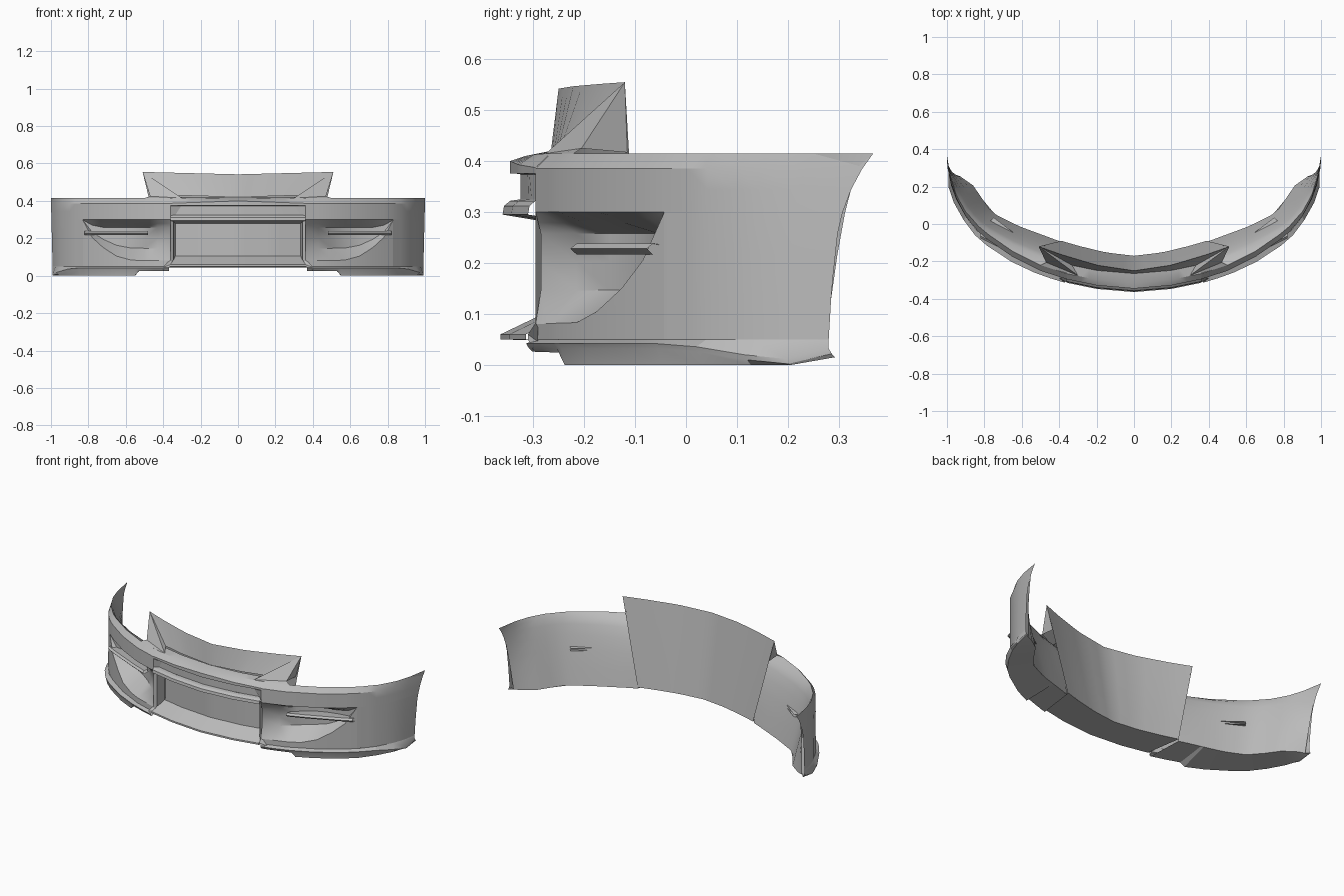
import bpy

if "Cube" in bpy.data.objects:
    bpy.data.objects.remove(bpy.data.objects["Cube"])

grey = bpy.data.materials.new("primer grey")
grey.use_nodes = True
grey.diffuse_color = (0.5, 0.5, 0.5, 1)
grey.node_tree.nodes["Principled BSDF"].inputs["Base Color"].default_value = (0.5, 0.5, 0.5, 1)


def interp(table, x):
    """Piecewise linear lookup."""
    for (a, va), (b, vb) in zip(table, table[1:]):
        if x <= b:
            return va + (vb - va) * max(0, (x - a) / (b - a))
    return table[-1][1]


def build(name, verts, faces, angle=0.5):
    mesh = bpy.data.meshes.new(name)
    mesh.from_pydata(verts, [], faces)
    mesh.materials.append(grey)
    obj = bpy.data.objects.new(name, mesh)
    bpy.context.collection.objects.link(obj)
    mirror = obj.modifiers.new("mirror", "MIRROR")
    mirror.use_clip = True
    bpy.ops.object.select_all(action="DESELECT")
    obj.select_set(True)
    bpy.context.view_layer.objects.active = obj
    bpy.ops.object.shade_smooth_by_angle(angle=angle)


def loft(name, columns, angle=0.5):
    """Skin neighbouring columns, each a list of points from top to bottom."""
    n = len(columns[0])
    verts = [p for c in columns for p in c]
    faces = [(i * n + j, i * n + j + 1, (i + 1) * n + j + 1, (i + 1) * n + j)
             for i in range(len(columns) - 1) for j in range(n - 1)]
    build(name, verts, faces, angle)


def steps(a, b, n):
    return [a + (b - a) * i / n for i in range(n + 1)]


# Plan curves: nose, flank and rear lean
NOSE = [(0, -.36), (.2, -.343), (.36, -.31)]
FLANK = [(.36, -.295), (.5, -.25), (.65, -.175), (.78, -.085), (.84, -.035),
         (.9, .04), (.95, .13), (.975, .2), (.99, .28)]
LEAN = [(.05, 0), (.15, .006), (.28, .02), (.36, .05), (.415, .085)]


def nose(x):
    return interp(NOSE, x)


def flank(x, z, out=0):
    """Point on the side skin, leaning back near its rear edge."""
    y = interp(FLANK, x)
    rear = max(0, y / .28) ** 2
    return (x + rear * .01 * min(1, z / .4), y + rear * interp(LEAN, z) + out, z)


front_x = steps(0, .36, 9)
flank_x = [.36, .43, .5, .57, .65, .72, .78, .83, .87, .9, .93, .95, .975, .99]
pocket_x = [x for x in flank_x if x <= .83]

# Upper front bar with its lips
loft("upper_bar_top", [[(x, nose(x) + .095, .42), (x, nose(x) + .045, .41 + .015 * x),
                        (x, nose(x) + .015, .4 - .036 * x), (x, nose(x) + .015, .376)]
                       for x in front_x])
loft("upper_bar_lip", [[(x, nose(x) + .035, .325), (x, nose(x) + .015, .322),
                        (x, nose(x) + .003, .312), (x, nose(x), .295),
                        (x, nose(x) + .09, .28)] for x in front_x])

# Recessed slot between the lips, closed by a slanted end
slot = [[(x * t, nose(x * t) + d, z) for t, d, z in
         ((.88, .016, .377), (.88, .035, .374), (.97, .035, .325))] for x in steps(0, .345, 9)]
loft("slot_recess", slot, .3)
loft("slot_end", [slot[-1], [(.36, nose(.36) + .015, z) for z in (.378, .372, .322)]], .3)

# Side skin above the pocket


def top_edge(x):
    return flank(x, .415, .03 * min(1, (1 - x) * 8))


loft("side_upper", [[top_edge(x), flank(x, .385), flank(x, .345), flank(x, .30)]
                    for x in flank_x])

# Side skin below and behind the pocket
FLOOR = [(.36, .08), (.57, .083), (.65, .105), (.72, .15), (.78, .205), (.83, .298)]


def floor_z(x):
    return interp(FLOOR, x)


loft("side_lower", [[flank(x, .05 + (floor_z(x) - .05) * t) for t in (1, .75, .5, .25, 0)]
                    for x in pocket_x])
loft("side_rear", [[flank(x, z) for z in steps(.30, .05, 6)] for x in flank_x if x >= .83])

# Pocket scooped into the side
BACK = [(.36, -.285), (.43, -.215), (.5, -.15), (.57, -.1), (.65, -.07), (.72, -.055), (.83, -.042)]


def pocket(x):
    z, y = floor_z(x), interp(BACK, x)
    front = interp(FLANK, x)
    low = z + (.298 - z) * .3
    top = .298 - min(.04, (.298 - z) * .3)
    return [flank(x, .30), (x, (front + y) / 2, (.3 + top) / 2), (x, y, top),
            (x, y, (top + low) / 2), (x, y, low), flank(x, z)]


loft("side_pocket", [pocket(x) for x in pocket_x], .6)

# Horizontal slat across the pocket, its tail piercing the inner skin
loft("pocket_slat", [[(x, y + tail, .232), (x, y, .238), (x, y - .012, .228),
                      (x, y, .217), (x, y + tail, .217)]
                     for x, y, tail in ((.48, -.215, .04), (.58, -.175, .08),
                                        (.75, -.1, .135), (.82, -.065, .03))], .3)

# Centre opening: back wall, side pillar and splitter
loft("grille_wall", [[(x * .93, nose(x) + .09, z) for z in (.28, .19, .10)] for x in front_x])
loft("grille_pillar", [[(.335, nose(.36) + .09, z) for z in (.285, .19, .10)],
                       [(.345, nose(.36) + .025, z) for z in (.298, .19, .085)],
                       [(.36, interp(FLANK, .36), z) for z in (.30, .19, .06)]], .3)


def sheet(x, t):
    """Back sheet, t = 0 at the top edge and 1 at the bottom."""
    top = interp([(0, -.25), (.2, -.22), (.4, -.16), (.51, -.12)], x)
    low = interp([(0, -.17), (.2, -.152), (.4, -.115), (.51, -.09)], x)
    return (x * (1 - .24 * t), top + (low - top) * t, .542 + .025 * x * (1 - t) - .497 * t)


loft("splitter", [[(x, nose(x) + .09, .105), (x, nose(x) - .004, .06), (x, nose(x) - .004, .05),
                   sheet(x / .36 * .51, 1)] for x in front_x], .3)
loft("splitter_end", [[(.335, nose(.36) + .09, .105), (.36, nose(.36), .06), (.36, nose(.36), .05)],
                      [(.36, -.29, .09), (.40, -.29, .045), (.40, -.30, .03)]], .2)

# Back sheet and raised hood lip with its corner wedges
wide_x = steps(0, .51, 8)
loft("back_sheet", [[sheet(x, t) for t in (0, .25, .5, .75, 1)] for x in wide_x])
loft("hood_lip", [[sheet(x, 0), (x * .65, nose(x * .65) + .095, .42 + .02 * x)]
                  for x in wide_x], 1)
tip, corner, foot, outer = sheet(.51, 0), (.331, -.22, .43), (.30, -.275, .415), (.47, -.205, .425)
build("hood_wedge", [tip, corner, foot, outer, sheet(.5, .27)],
      [(0, 1, 2), (0, 2, 3), (0, 3, 4)], .2)
build("hood_ledge", [foot, outer, flank(.36, .385), top_edge(.43), top_edge(.5)],
      [(0, 2, 3), (0, 3, 1), (1, 3, 4)], .2)

# Lower skirt with its underside plate
INNER = [(.39, -.095), (.62, -.01), (.76, .06), (.88, .235), (.98, .275)]


def skirt(x):
    drop = interp([(.4, .026), (.53, .024), (.55, 0), (.975, 0), (.99, .015)], x)
    px, py, _ = flank(x, .05)
    out = interp([(.4, .022), (.8, .03), (.95, .015), (.99, 0)], x)
    ix = interp([(.37, .39), (.65, .6), (.8, .7), (.95, .86), (.99, .97)], x)
    side = interp([(.4, 0), (.9, .01), (.975, .015), (.99, 0)], x)
    fold = interp([(.88, 0), (.975, .03), (.99, .01)], x)
    return [(px, py, .05), (px + side, py - out, .042 - fold), (px + side, py - out + .006, .032 - fold),
            (px + side / 2, py - out + .012, drop),
            (ix, interp(INNER, ix), interp([(.4, .035), (.7, .02), (.99, .015)], x))]


loft("lower_skirt", [skirt(x) for x in (.37, .45, .53, .55, .65, .72, .78, .84, .9, .95, .975, .99)], .4)

# Inner skin closing the side from its top edge to the plate
inner_skin = []
for x in flank_x:
    top, low = top_edge(x), skirt(max(x, .37))[-1]
    inner_skin.append([(top[0] + (low[0] - top[0]) * t, top[1] + (low[1] - top[1]) * t ** .45,
                        top[2] + (low[2] - top[2]) * t) for t in (0, .06, .15, .3, .5, .75, 1)])
loft("side_inner", inner_skin, .8)
